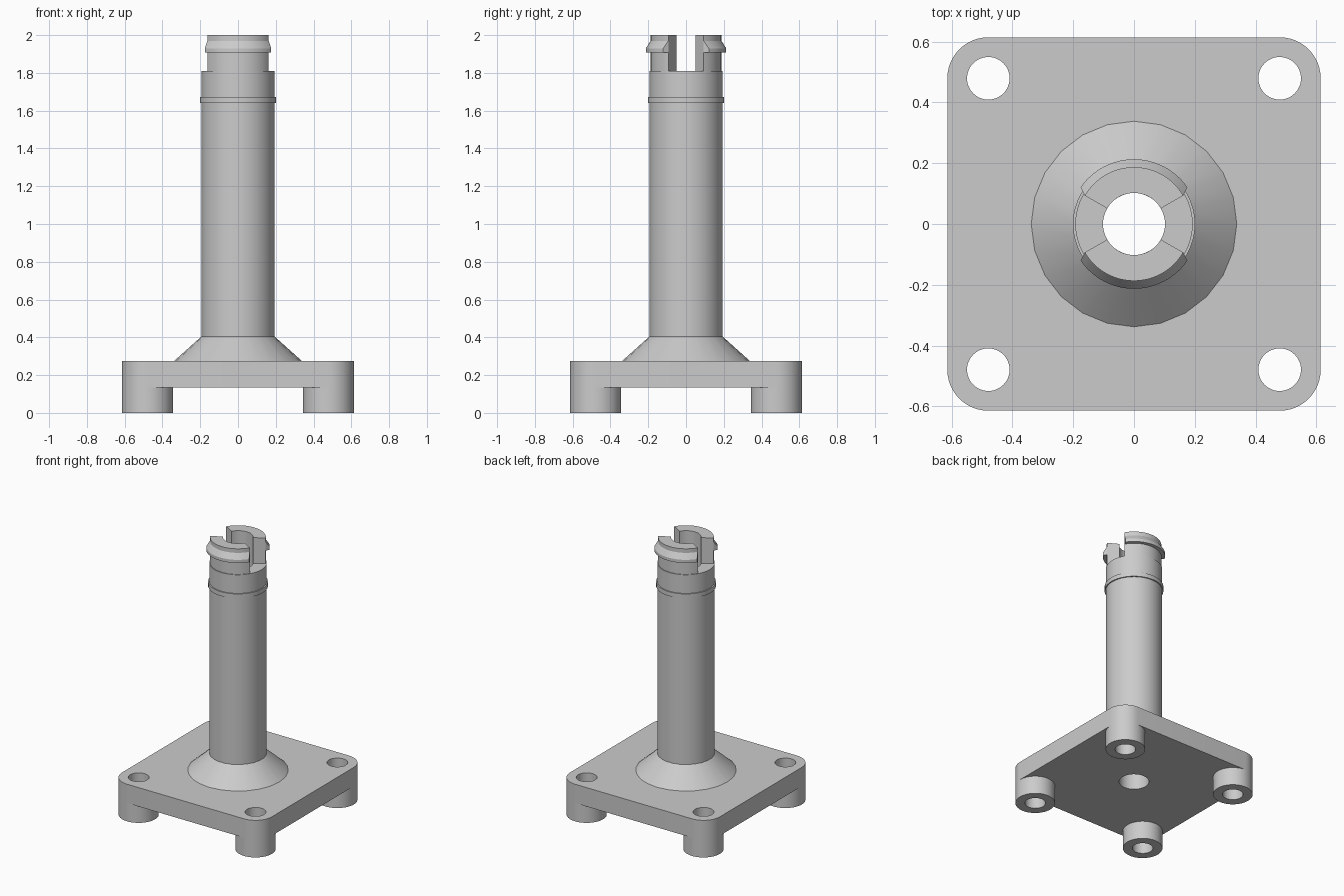
import bpy, bmesh
from math import sin, cos, radians, tau, pi
from mathutils import Matrix

if "Cube" in bpy.data.objects:
    bpy.data.objects.remove(bpy.data.objects["Cube"])

grey = bpy.data.materials.new("plain grey")
grey.use_nodes = True
grey.diffuse_color = (0.6, 0.6, 0.6, 1)
grey.node_tree.nodes["Principled BSDF"].inputs["Base Color"].default_value = (0.6, 0.6, 0.6, 1)

BORE, TUBE, PRONG, LIP = 0.102, 0.193, 0.187, 0.213
PLATE_LOW, PLATE_TOP, HALF = 0.135, 0.275, 0.614
FOOT_AT, FOOT_R, HOLE_R = 0.479, 0.135, 0.07
SHOULDER = 1.81
SEGS = 48


def finish(name, bm, loc=(0, 0, 0)):
    bmesh.ops.recalc_face_normals(bm, faces=bm.faces)
    mesh = bpy.data.meshes.new(name)
    bm.to_mesh(mesh)
    bm.free()
    mesh.materials.append(grey)
    ob = bpy.data.objects.new(name, mesh)
    ob.location = loc
    bpy.context.scene.collection.objects.link(ob)
    return ob


def smooth(ob):
    bpy.ops.object.select_all(action='DESELECT')
    ob.select_set(True)
    bpy.context.view_layer.objects.active = ob
    bpy.ops.object.shade_smooth_by_angle(angle=radians(30))


def lathe(name, profile, segs=SEGS, loc=(0, 0, 0), closed=False):
    """Full turn of an (r, z) profile."""
    bm = bmesh.new()
    rings = [[bm.verts.new((r * cos(tau * i / segs), r * sin(tau * i / segs), z))
              for i in range(segs)] for r, z in profile]
    pairs = list(zip(rings, rings[1:]))
    if closed:
        pairs.append((rings[-1], rings[0]))
    for a, b in pairs:
        for i in range(segs):
            j = (i + 1) % segs
            bm.faces.new((a[i], a[j], b[j], b[i]))
    ob = finish(name, bm, loc)
    smooth(ob)
    return ob


def arc(name, profile, side, flare=0.0, steps=24):
    """Part turn of a closed profile, with end caps; flare pulls in the outer ends."""
    bm = bmesh.new()
    rows = []
    for r, z in profile:
        start = radians(30) + flare * max(0, r - PRONG)
        row = []
        for i in range(steps + 1):
            a = start + (pi - 2 * start) * i / steps
            row.append(bm.verts.new((r * cos(a), side * r * sin(a), z)))
        rows.append(row)
    for a, b in zip(rows, rows[1:] + rows[:1]):
        for i in range(steps):
            bm.faces.new((a[i], a[i + 1], b[i + 1], b[i]))
    for end in (0, -1):
        bm.faces.new([row[end] for row in rows])
    smooth(finish(name, bm))


# Base plate with rounded corners
bm = bmesh.new()
bmesh.ops.create_cube(bm, size=1)
bmesh.ops.scale(bm, vec=(2 * HALF, 2 * HALF, PLATE_TOP - PLATE_LOW), verts=bm.verts)
bmesh.ops.translate(bm, vec=(0, 0, (PLATE_TOP + PLATE_LOW) / 2), verts=bm.verts)
uprights = [e for e in bm.edges if abs(e.verts[0].co.z - e.verts[1].co.z) > 0.05]
bmesh.ops.bevel(bm, geom=uprights, offset=FOOT_R, segments=12, affect='EDGES', profile=0.5)
plate = finish("base_plate", bm)

# Cutter for the bore and the four screw holes
corners = [(x * FOOT_AT, y * FOOT_AT) for x in (-1, 1) for y in (-1, 1)]
bm = bmesh.new()
for x, y, r in [(0, 0, BORE)] + [(x, y, HOLE_R) for x, y in corners]:
    bmesh.ops.create_cone(bm, cap_ends=True, segments=SEGS, radius1=r, radius2=r,
                          depth=0.5, matrix=Matrix.Translation((x, y, 0.2)))
cutter = finish("hole_cutter", bm)
cutter.hide_render = True
cut = plate.modifiers.new("holes", 'BOOLEAN')
cut.operation, cut.solver, cut.object = 'DIFFERENCE', 'EXACT', cutter
bpy.context.view_layer.objects.active = plate
plate.select_set(True)
bpy.ops.object.modifier_apply(modifier=cut.name)
bpy.data.objects.remove(cutter)
smooth(plate)

# Hollow feet, flush with the plate corners
for n, (x, y) in enumerate(corners):
    lathe(f"foot_{n + 1}", [(HOLE_R, PLATE_LOW), (HOLE_R, 0), (FOOT_R, 0), (FOOT_R, PLATE_LOW)],
          loc=(x, y, 0))

# Flared collar, coarser than the tube
lathe("flared_collar", [(0.338, PLATE_TOP), (TUBE, 0.405)], segs=24)

# Hollow column with a thin raised band
lathe("column", [(BORE, PLATE_TOP), (BORE, SHOULDER), (TUBE, SHOULDER), (TUBE, PLATE_TOP)])
lathe("raised_band", [(TUBE - 0.01, 1.64), (0.201, 1.64), (0.201, 1.672), (TUBE - 0.01, 1.672)],
      closed=True)

# Two snap prongs, each with a hooked lip
for label, side in (("front", -1), ("back", 1)):
    arc(f"{label}_prong", [(BORE, SHOULDER), (PRONG, SHOULDER), (PRONG, 2), (BORE, 2)], side)
    arc(f"{label}_prong_lip", [(PRONG, 1.907), (LIP, 1.907), (LIP, 1.93), (PRONG, 1.97)],
        side, flare=3.0)
